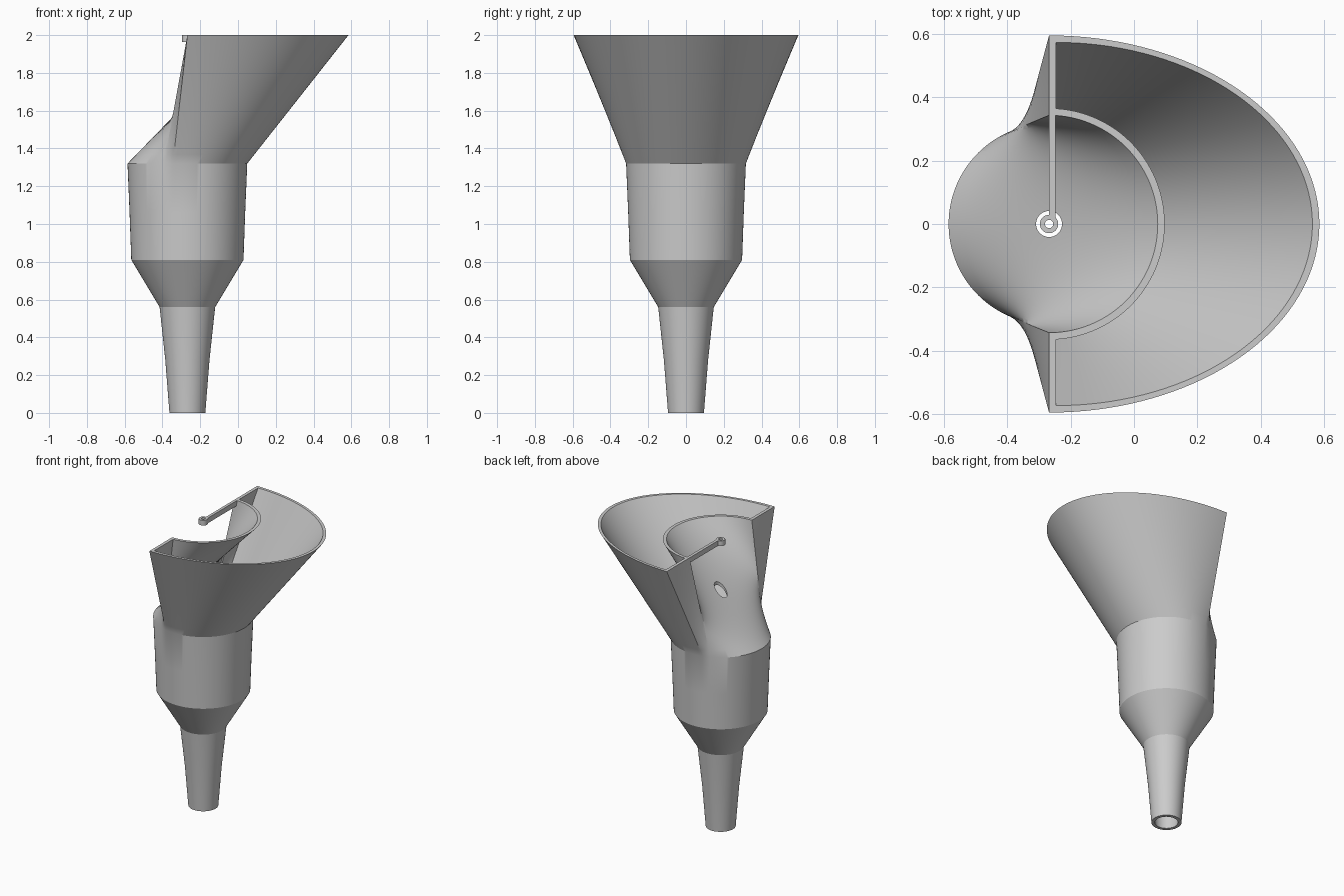
import bpy, bmesh
from math import sin, cos, pi, radians

if "Cube" in bpy.data.objects:
    bpy.data.objects.remove(bpy.data.objects["Cube"])

CX = -0.268          # axis of stem and body
WALL = 0.022
Z_SHOULDER, Z_TOP = 1.32, 2.0
N_ELL, N_STRIP, N_ARC, N_ROWS = 72, 6, 56, 14


def lerp(a, b, f):
    return a + (b - a) * f


def stations(off):
    """Matched (circle angle, crescent x, crescent y) round the section; off = inset."""
    x0 = CX + off
    a, b, r = 0.585 - off - x0, 0.595 - off, 0.343 + off
    corner, edge = radians(104), radians(113)
    pts = []
    for i in range(N_ELL):                      # outer half ellipse
        f = i / N_ELL
        t = lerp(-pi / 2, pi / 2, f)
        pts.append((lerp(-corner, corner, f), x0 + a * cos(t), b * sin(t)))
    for i in range(N_STRIP):                    # flat strip, +y side
        f = i / N_STRIP
        pts.append((lerp(corner, edge, f), x0, lerp(b, r, f)))
    for i in range(N_ARC):                      # concave arc
        f = i / N_ARC
        t = lerp(pi / 2, -pi / 2, f)
        x = max(CX + r * cos(t), x0)
        pts.append((lerp(edge, 2 * pi - edge, f), x, r * sin(t)))
    for i in range(N_STRIP):                    # flat strip, -y side
        f = i / N_STRIP
        pts.append((lerp(2 * pi - edge, 2 * pi - corner, f), x0, lerp(-r, -b, f)))
    return pts


def skin_rings(off):
    """Rings from the foot to the crescent mouth."""
    profile = [(0, 0.095), (0.28, 0.117), (0.56, 0.147), (0.81, 0.297),
               (1.06, 0.306), (Z_SHOULDER, 0.317)]
    st = stations(off)
    rings = [[(CX + (r - off) * cos(t), (r - off) * sin(t), z) for t, _, _ in st]
             for z, r in profile]
    base = rings[-1]
    for k in range(1, N_ROWS + 1):
        f = k / N_ROWS
        rings.append([(lerp(p[0], s[1], f), lerp(p[1], s[2], f),
                       lerp(Z_SHOULDER, Z_TOP, f)) for p, s in zip(base, st)])
    return rings


def finish(bm, name):
    bmesh.ops.recalc_face_normals(bm, faces=bm.faces)
    me = bpy.data.meshes.new(name)
    bm.to_mesh(me)
    bm.free()
    ob = bpy.data.objects.new(name, me)
    bpy.context.collection.objects.link(ob)
    return ob


def smooth(ob):
    bpy.ops.object.select_all(action='DESELECT')
    ob.select_set(True)
    bpy.context.view_layer.objects.active = ob
    bpy.ops.object.shade_smooth_by_angle(angle=radians(20))


def stitch(rings, name):
    """Closed skin through a cyclic list of rings."""
    bm = bmesh.new()
    vs = [[bm.verts.new(p) for p in ring] for ring in rings]
    n = len(vs[0])
    for k in range(len(vs)):
        lo, hi = vs[k], vs[(k + 1) % len(vs)]
        for i in range(n):
            j = (i + 1) % n
            bm.faces.new((lo[i], lo[j], hi[j], hi[i]))
    return finish(bm, name)


def circle(r, z, n=48):
    return [(CX + r * cos(2 * pi * i / n), r * sin(2 * pi * i / n), z) for i in range(n)]


# Funnel: outer skin up, inner skin back down
funnel = stitch(skin_rings(0) + skin_rings(WALL)[::-1], "funnel")

# Round hole through the sloping trough wall
bm = bmesh.new()
bmesh.ops.create_cone(bm, cap_ends=True, segments=48, radius1=0.041, radius2=0.041, depth=0.5)
cutter = finish(bm, "hole_cutter")
cutter.location = (CX, 0, 1.66)
cutter.hide_render = True
bpy.context.view_layer.objects.active = funnel
mod = funnel.modifiers.new("hole", 'BOOLEAN')
mod.operation, mod.solver, mod.object = 'DIFFERENCE', 'EXACT', cutter
bpy.ops.object.modifier_apply(modifier=mod.name)
bpy.data.objects.remove(cutter)
smooth(funnel)

# Guide ring on the axis
z0 = Z_TOP - 0.036
smooth(stitch([circle(0.029, z0), circle(0.029, Z_TOP),
               circle(0.013, Z_TOP), circle(0.013, z0)], "guide_ring"))

# Arm from the ring to the trough edge
bm = bmesh.new()
bmesh.ops.create_cube(bm, size=1)
for v in bm.verts:
    v.co = (CX + 0.01 + v.co.x * 0.02, lerp(0.02, 0.355, v.co.y + 0.5),
            lerp(z0, Z_TOP, v.co.z + 0.5))
finish(bm, "guide_arm")
